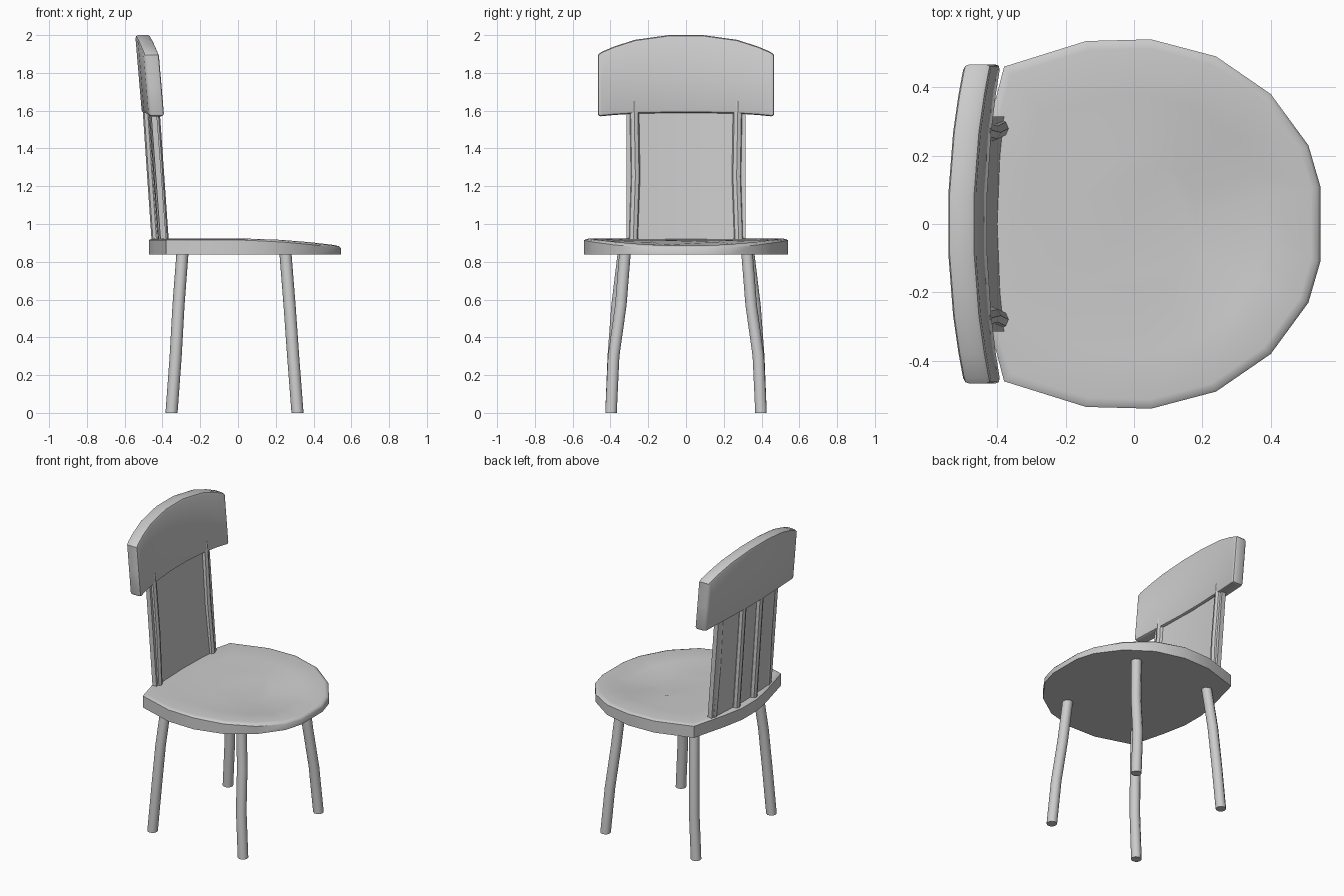
import bpy, bmesh, math

if "Cube" in bpy.data.objects:
    bpy.data.objects.remove(bpy.data.objects["Cube"])


def finish(name, bm, angle=40):
    bmesh.ops.recalc_face_normals(bm, faces=bm.faces)
    me = bpy.data.meshes.new(name)
    bm.to_mesh(me)
    bm.free()
    ob = bpy.data.objects.new(name, me)
    bpy.context.scene.collection.objects.link(ob)
    bpy.ops.object.select_all(action='DESELECT')
    bpy.context.view_layer.objects.active = ob
    ob.select_set(True)
    bpy.ops.object.shade_smooth_by_angle(angle=math.radians(angle))
    return ob


def loft(name, rings):
    """Skin a stack of closed rings and cap both ends."""
    bm = bmesh.new()
    vs = [[bm.verts.new(p) for p in r] for r in rings]
    n = len(vs[0])
    for a, b in zip(vs, vs[1:]):
        for i in range(n):
            j = (i + 1) % n
            bm.faces.new((a[i], a[j], b[j], b[i]))
    bm.faces.new(vs[0])
    bm.faces.new(vs[-1])
    return finish(name, bm)


def rod(name, path, r, sides=10):
    ts = [2 * math.pi * i / sides for i in range(sides)]
    return loft(name, [[(x + r * math.cos(t), y + r * math.sin(t), z) for t in ts]
                       for x, y, z in path])


# Seat: round front, shallow curved back edge, top falling away at the front
half = [(0.545, 0.11), (0.51, 0.23), (0.40, 0.38), (0.24, 0.49), (0.05, 0.54),
        (-0.14, 0.535), (-0.38, 0.46), (-0.44, 0.23), (-0.47, 0.08)]
outline = half + [(x, -y) for x, y in reversed(half)]


def seat_ring(s, drop):
    return [(x * s, y * s, 0.923 - 0.12 * max(x, 0) ** 2 - drop * (0.5 + max(x, 0)))
            for x, y in outline]


loft("seat", [[(x, y, 0.838) for x, y in outline],
              seat_ring(1.0, 0.016), seat_ring(0.985, 0.006), seat_ring(0.95, 0.0),
              seat_ring(0.7, 0.012), seat_ring(0.35, 0.016)])

# Legs: splayed, gently bent
front_leg = [(0.315, 0.397, 0), (0.292, 0.383, 0.3), (0.273, 0.345, 0.57), (0.25, 0.322, 0.86)]
back_leg = [(-0.352, 0.397, 0), (-0.33, 0.385, 0.3), (-0.315, 0.365, 0.57), (-0.293, 0.33, 0.86)]
for side, label in ((1, "left"), (-1, "right")):
    for nm, path in (("front_leg", front_leg), ("back_leg", back_leg)):
        rod(f"{nm}_{label}", [(x, y * side, z) for x, y, z in path], 0.032)
    # Outer spindles stand proud of the panel, inner ones sit behind it
    rod(f"outer_spindle_{label}", [(-0.392, 0.28 * side, 0.89), (-0.417, 0.268 * side, 1.25),
                                   (-0.445, 0.275 * side, 1.65)], 0.027, 8)
    rod(f"inner_spindle_{label}", [(-0.43, 0.09 * side, 0.89), (-0.455, 0.09 * side, 1.25),
                                   (-0.482, 0.09 * side, 1.65)], 0.026, 8)


def slab(name, ys, rows, front, thick, bevel=0.0):
    """Curved board: rows(y) lists heights, front(y, z) gives the front x."""
    bm = bmesh.new()
    grids = []
    for off in (0, -thick):
        grids.append([[bm.verts.new((front(y, z) + off, y, z)) for z in rows(y)] for y in ys])
    f, b = grids
    n, m = len(ys), len(f[0])
    for g in grids:
        for i in range(n - 1):
            for j in range(m - 1):
                bm.faces.new((g[i][j], g[i + 1][j], g[i + 1][j + 1], g[i][j + 1]))
    for i in range(n - 1):
        for j in (0, m - 1):
            bm.faces.new((f[i][j], f[i + 1][j], b[i + 1][j], b[i][j]))
    for j in range(m - 1):
        for i in (0, n - 1):
            bm.faces.new((f[i][j], f[i][j + 1], b[i][j + 1], b[i][j]))
    bmesh.ops.recalc_face_normals(bm, faces=bm.faces)
    if bevel:
        rim = [e for e in bm.edges if e.calc_face_angle(0) > math.radians(50)]
        bmesh.ops.bevel(bm, geom=rim, offset=bevel, segments=2, profile=0.5, affect='EDGES')
    return finish(name, bm)


# Back panel between seat and head board
slab("back_panel", [-0.315, -0.2, 0, 0.2, 0.315], lambda y: [0.89, 1.25, 1.65],
     lambda y, z: -0.40 + 0.2 * y * y - 0.075 * (z - 0.92), 0.03)

# Head board: crowned top, arched lower edge, curved round the sitter
head_y = [-0.467, -0.45, -0.38, -0.27, -0.09, 0.09, 0.27, 0.38, 0.45, 0.467]
crown = {0.09: 2.0, 0.27: 1.975, 0.38: 1.94, 0.45: 1.91, 0.467: 1.895}


def head_rows(y):
    top, low = crown[abs(y)], 1.588 - 0.02 * (abs(y) / 0.467) ** 3
    return [low + (top - low) * t for t in (0, 0.5, 1)]


slab("head_board", head_y, head_rows,
     lambda y, z: -0.428 + 0.18 * y * y - 0.085 * (z - 1.57), 0.081, 0.016)
